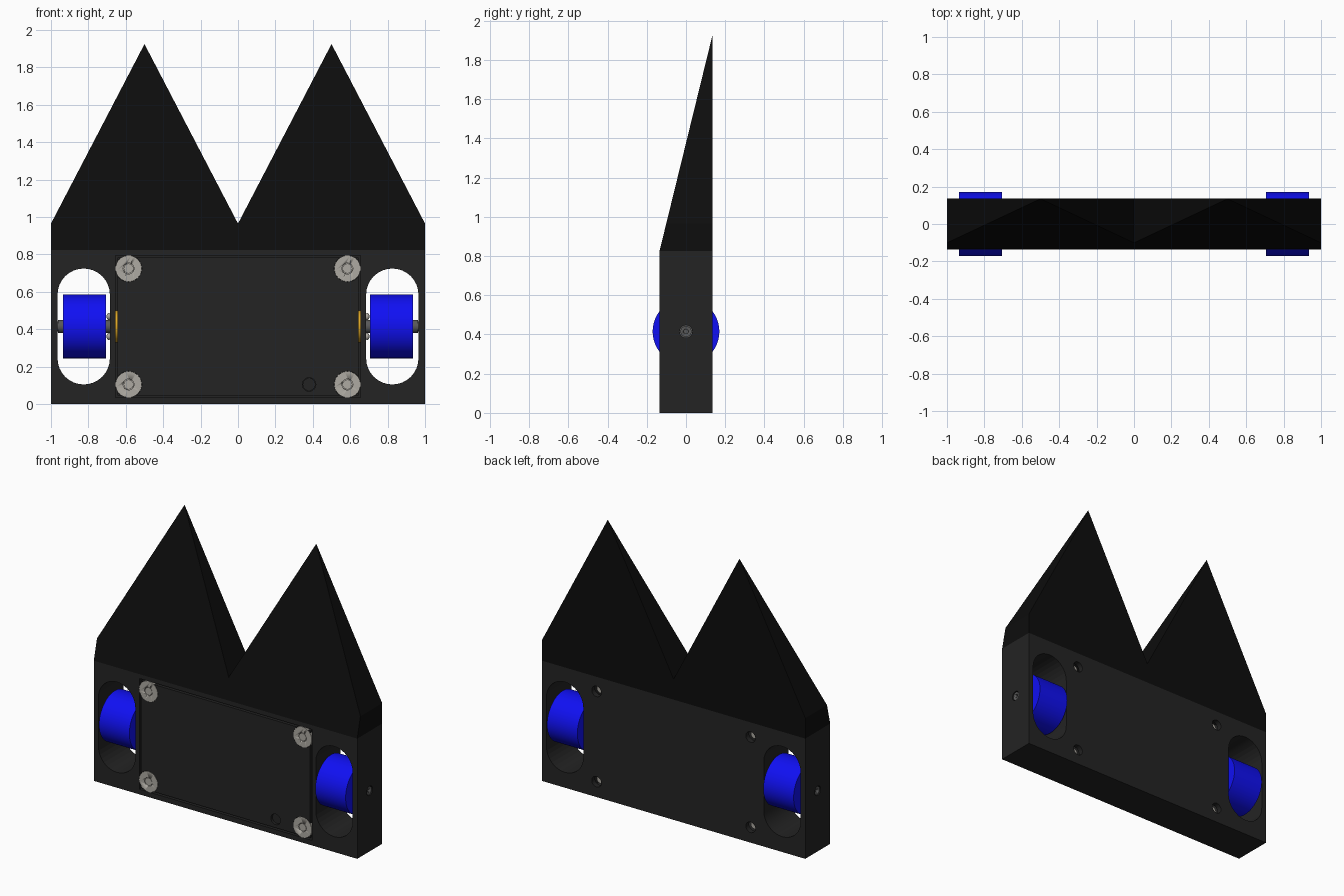
import bpy, bmesh, math
from mathutils import Matrix

if "Cube" in bpy.data.objects:
    bpy.data.objects.remove(bpy.data.objects["Cube"])

D = 0.135           # half depth of the chassis
TOP = 0.825         # top of the chassis
WZ = 0.415          # wheel axis height


def material(name, r, g, b):
    m = bpy.data.materials.new(name)
    m.diffuse_color = (r, g, b, 1)
    m.use_nodes = True
    m.node_tree.nodes["Principled BSDF"].inputs["Base Color"].default_value = m.diffuse_color
    return m


DARK = material("charcoal", 0.017, 0.017, 0.017)
BLACK = material("black", 0.004, 0.004, 0.004)
BLUE = material("blue", 0.005, 0.005, 0.9)
STEEL = material("steel", 0.42, 0.40, 0.36)
IRON = material("dark_steel", 0.1, 0.1, 0.1)
GOLD = material("gold", 0.75, 0.4, 0.02)


def make(name, bm, mat):
    bmesh.ops.recalc_face_normals(bm, faces=bm.faces[:])
    me = bpy.data.meshes.new(name)
    bm.to_mesh(me)
    bm.free()
    ob = bpy.data.objects.new(name, me)
    bpy.context.collection.objects.link(ob)
    if mat:
        me.materials.append(mat)
    return ob


def box(name, x, y, z, mat=None):
    bm = bmesh.new()
    m = Matrix.Translation([(a + b) / 2 for a, b in (x, y, z)])
    m = m @ Matrix.Diagonal([b - a for a, b in (x, y, z)] + [1])
    bmesh.ops.create_cube(bm, size=1, matrix=m)
    return make(name, bm, mat)


def cyl(name, axis, a, b, u, z, r, mat=None, n=32):
    """Cylinder from a to b along x or y; u is the other horizontal coordinate."""
    bm = bmesh.new()
    mid = (a + b) / 2
    if axis == "x":
        m = Matrix.Translation((mid, u, z)) @ Matrix.Rotation(math.pi / 2, 4, "Y")
    else:
        m = Matrix.Translation((u, mid, z)) @ Matrix.Rotation(math.pi / 2, 4, "X")
    bmesh.ops.create_cone(bm, cap_ends=True, segments=n, radius1=r, radius2=r,
                          depth=abs(b - a), matrix=m)
    return smooth(make(name, bm, mat))


def prism(name, front, y_front, y_back, mat=None):
    """Solid between an x-z outline on y_front(z) and the same outline on y_back."""
    bm = bmesh.new()
    f = [bm.verts.new((x, y_front(z), z)) for x, z in front]
    k = [bm.verts.new((x, y_back, z)) for x, z in front]
    bm.faces.new(f)
    bm.faces.new(k[::-1])
    for i in range(len(f)):
        j = (i + 1) % len(f)
        bm.faces.new((f[j], f[i], k[i], k[j]))
    return make(name, bm, mat)


def select(ob):
    bpy.ops.object.select_all(action="DESELECT")
    ob.select_set(True)
    bpy.context.view_layer.objects.active = ob


def smooth(ob):
    select(ob)
    bpy.ops.object.shade_smooth_by_angle(angle=math.radians(35))
    return ob


def cut(ob, cutter):
    md = ob.modifiers.new("cut", "BOOLEAN")
    md.operation, md.solver, md.object = "DIFFERENCE", "EXACT", cutter
    select(ob)
    bpy.ops.object.modifier_apply(modifier=md.name)
    bpy.data.objects.remove(cutter)


# Chassis with an electronics bay, and the lid that closes it
chassis = box("chassis", (-1, 1), (-D, D), (0, TOP), DARK)
cut(chassis, box("bay_cutter", (-0.655, 0.655), (-0.2, 0.1), (0.035, 0.795)))
lid = box("lid", (-0.643, 0.643), (-D, -0.09), (0.047, 0.783), DARK)
cut(lid, cyl("port_cutter", "y", -0.2, 0, 0.38, 0.105, 0.036))
cyl("port_plug", "y", -0.12, -0.085, 0.38, 0.105, 0.034, DARK)

# Corner bolts with flush washers, and their counterbores on the back
for x in (-0.585, 0.585):
    for z in (0.105, 0.725):
        for part in (chassis, lid):
            cut(part, cyl("washer_cutter", "y", -0.2, -0.112, x, z, 0.071))
        cut(chassis, cyl("bolt_cutter", "y", 0.07, 0.2, x, z, 0.036))
        washer = cyl("washer", "y", -D - 0.001, -0.113, x, z, 0.07, STEEL)
        cut(washer, cyl("head_cutter", "y", -0.2, -0.12, x, z, 0.029))
        cyl("bolt", "y", -D, 0.095, x, z, 0.026, STEEL)

# Wheels, wheel wells, axles and motors on both sides
for s in (-1, 1):
    arc = []
    for cz, start in ((0.585, 0), (0.245, math.pi)):
        for i in range(17):
            a = start + math.pi * i / 16
            arc.append((s * 0.825 + 0.14 * math.cos(a), cz + 0.14 * math.sin(a)))
    cut(chassis, prism("well_cutter", arc, lambda z: -0.3, 0.3))
    cut(chassis, cyl("axle_cutter", "x", s * 0.9, s * 1.1, 0, WZ, 0.032))
    cut(chassis, cyl("shaft_cutter", "x", s * 0.6, s * 0.75, 0, WZ, 0.04))

    cyl("wheel", "x", s * 0.706, s * 0.936, 0, WZ, 0.17, BLUE, 64)
    cyl("motor_shaft", "x", s * 0.64, s * 0.72, 0, WZ, 0.035, IRON)
    cyl("axle_collar", "x", s * 0.93, s * 0.962, 0, WZ, 0.035, IRON)
    screw = cyl("axle_screw", "x", s * 0.92, s * 0.995, 0, WZ, 0.028, IRON)
    cut(screw, cyl("socket_cutter", "x", s * 0.975, s * 1.1, 0, WZ, 0.013, None, 6))
    cyl("gearbox", "x", s * 0.5, s * 0.654, 0, WZ, 0.085, GOLD)
    cyl("motor", "x", s * 0.15, s * 0.5, 0, WZ, 0.08, IRON)

    # Domed motor screws on the inner wall of the well
    for dz in (-0.053, 0.053):
        bm = bmesh.new()
        m = Matrix.Translation((s * 0.69, 0, WZ + dz)) @ Matrix.Diagonal((0.7, 1, 1, 1))
        bmesh.ops.create_uvsphere(bm, u_segments=16, v_segments=8, radius=0.019, matrix=m)
        smooth(make("motor_screw", bm, STEEL))

smooth(chassis)
smooth(lid)

# Twin-pointed wedge on top: front outline lies on one sloping plane
PEAK = 1.925
outline = [(-1, TOP), (1, TOP), (1, 0.965), (0.5, PEAK), (0, 0.965), (-0.5, PEAK), (-1, 0.965)]
prism("wedge_spikes", outline,
      lambda z: -D + 2 * D * min(0.999, (z - TOP) / (PEAK - TOP)), D, BLACK)
